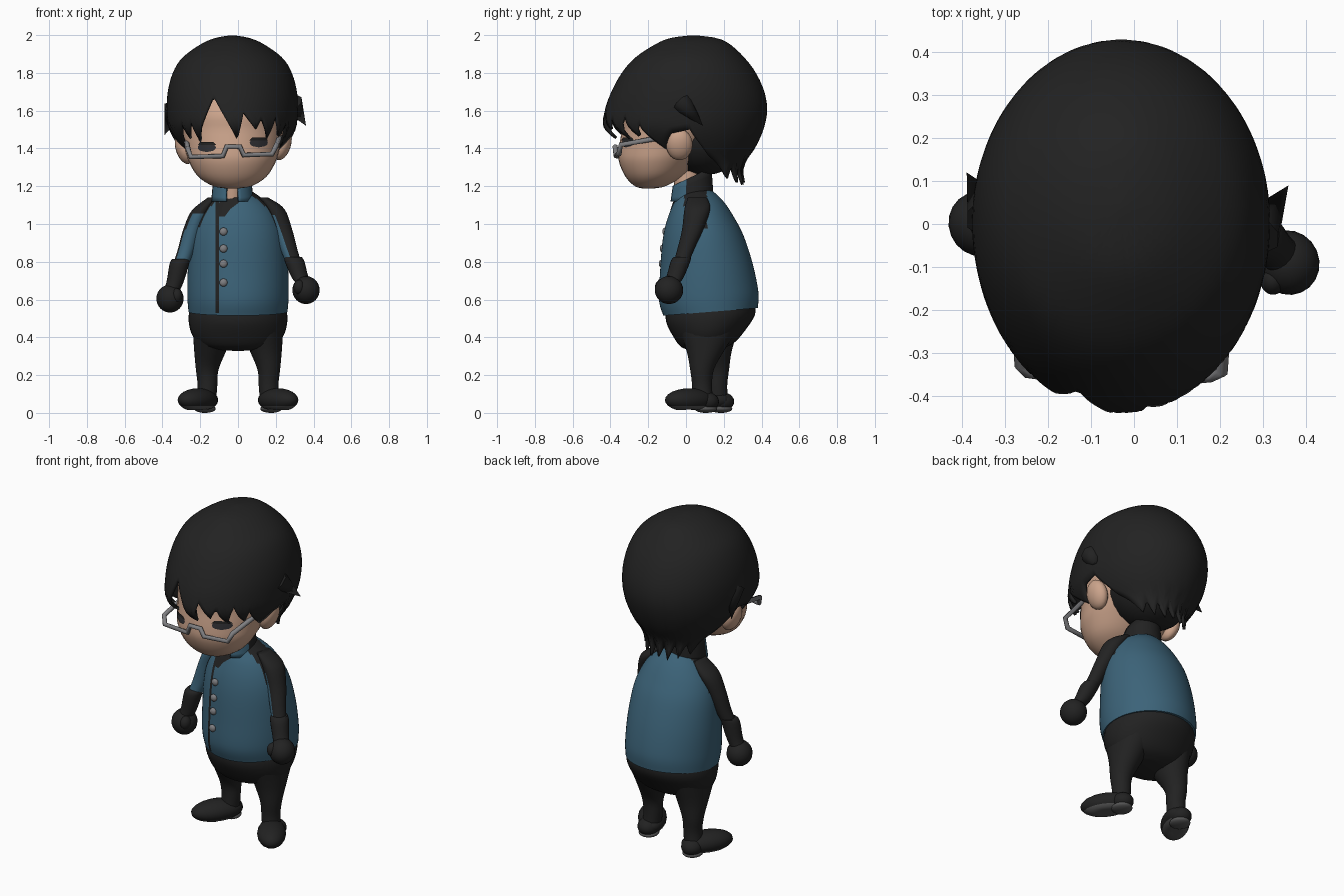
import bpy, bmesh
from math import sin, cos, pi, radians
from mathutils import Vector, Matrix
from mathutils.bvhtree import BVHTree

if "Cube" in bpy.data.objects:
    bpy.data.objects.remove(bpy.data.objects["Cube"])


def material(name, rgb):
    m = bpy.data.materials.new(name)
    m.use_nodes = True
    m.diffuse_color = (*rgb, 1)
    m.node_tree.nodes["Principled BSDF"].inputs["Base Color"].default_value = (*rgb, 1)
    return m


BLACK = material("soft black", (.016, .016, .016))
SKIN = material("skin", (.60, .37, .26))
TEAL = material("jacket teal", (.045, .125, .19))
METAL = material("grey metal", (.21, .21, .22))
SOLE = material("sole grey", (.09, .09, .09))
EYE = material("eye charcoal", (.03, .03, .035))


def finish(name, bm, mats, rule=None):
    """Turn a bmesh into an object; rule(centre, normal) picks the material."""
    me = bpy.data.meshes.new(name)
    bm.to_mesh(me)
    bm.free()
    ob = bpy.data.objects.new(name, me)
    bpy.context.collection.objects.link(ob)
    for m in mats:
        me.materials.append(m)
    if rule:
        for p in me.polygons:
            p.material_index = int(rule(p.center, p.normal))
    return ob


def spline(pts, n):
    """Catmull-Rom sampling through tuples of any length."""
    p = [Vector(q) for q in (pts[0], *pts, pts[-1])]
    out = []
    for a, b, c, d in zip(p, p[1:], p[2:], p[3:]):
        for k in range(n):
            t = k / n
            out.append(b + (c - a) * (t / 2) + (a * 2 - b * 5 + c * 4 - d) * (t * t / 2)
                       + (b * 3 - a - c * 3 + d) * (t ** 3 / 2))
    return out + [p[-1]]


def grid(bm, rows, closed):
    """Skin quads between successive rows of points."""
    vs = [[bm.verts.new(c) for c in r] for r in rows]
    n = len(vs[0])
    for r, s in zip(vs, vs[1:]):
        for j in range(n if closed else n - 1):
            k = (j + 1) % n
            bm.faces.new((r[j], s[j], s[k], r[k]))
    return vs


def loft(name, rings, mats, rule=None, seg=32, tilt=0, steps=4):
    """Closed body through elliptical rings (x, y, z, rx, ry)."""
    bm = bmesh.new()
    rows = []
    for x, y, z, rx, ry in spline(rings, steps):
        ang = [2 * pi * j / seg for j in range(seg)]
        rows.append([(x + rx * sin(a), y - ry * cos(a), z - tilt * ry * cos(a)) for a in ang])
    vs = grid(bm, rows, True)
    bm.faces.new(vs[0])
    bm.faces.new(vs[-1])
    bmesh.ops.recalc_face_normals(bm, faces=bm.faces)
    return finish(name, bm, mats, rule)


def ball(name, loc, size, mat, turn=0, lean=0):
    bm = bmesh.new()
    mtx = (Matrix.Translation(loc) @ Matrix.Rotation(turn, 4, 'Z')
           @ Matrix.Rotation(lean, 4, 'Y') @ Matrix.Diagonal((*size, 1)))
    bmesh.ops.create_uvsphere(bm, u_segments=20, v_segments=12, radius=1, matrix=mtx)
    return finish(name, bm, [mat])


def decal(name, target, rows, mat, lift=.006, cols=8):
    """Thin plate laid on the front of target; rows are (z, x0, x1)."""
    me = target.data
    tree = BVHTree.FromPolygons([v.co for v in me.vertices], [p.vertices for p in me.polygons])
    pts = []
    for z, x0, x1 in rows:
        line = []
        for k in range(cols + 1):
            x = x0 + (x1 - x0) * k / cols
            hit = tree.ray_cast(Vector((x, -2, z)), Vector((0, 1, 0)))[0]
            line.append((x, (hit.y if hit else 0) - lift, z))
        pts.append(line)
    bm = bmesh.new()
    grid(bm, pts, False)
    return finish(name, bm, [mat]), tree


CX = -.03  # the head sits slightly to one side

# Head, neck and ears
head = loft("head", [(CX, -.2, 1.187, .02, .02), (CX, -.19, 1.2, .1, .08), (CX, -.17, 1.25, .18, .15),
                     (CX, -.145, 1.33, .23, .21), (CX, -.11, 1.4, .25, .245), (CX, -.06, 1.5, .27, .28),
                     (CX, -.03, 1.6, .27, .3), (CX, 0, 1.75, .2, .22)], [SKIN])
loft("neck", [(CX, .02, 1.08, .06, .07), (CX, 0, 1.28, .06, .07)], [SKIN], seg=20)
for side, name, x, z in ((1, "left_ear", .235, 1.42), (-1, "right_ear", -.285, 1.4)):
    ball(name, (x, -.035, z), (.045, .07, .085), SKIN, lean=side * .3)

# Hair cap: smooth dome whose lower edge zigzags with the angle from the front
dome = spline([(2.0, .04, 0, 0), (1.985, .04, .09, .12), (1.95, .035, .17, .2), (1.88, .02, .265, .29),
               (1.8, .015, .315, .355), (1.7, .01, .342, .405), (1.6, 0, .347, .43), (1.5, -.01, .335, .42),
               (1.4, .035, .28, .33), (1.3, .1, .2, .2), (1.18, .12, .18, .205)], 6)
edge = [(-180, 1.22), (-171, 1.29), (-162, 1.21), (-153, 1.3), (-144, 1.22), (-135, 1.3), (-124, 1.24),
        (-102, 1.36), (-94, 1.5), (-80, 1.48), (-64, 1.38), (-52, 1.53), (-46, 1.45), (-40, 1.54),
        (-34, 1.43), (-29, 1.52), (-17, 1.675), (5, 1.44), (10, 1.59), (22, 1.5), (27, 1.56), (36, 1.45),
        (42, 1.57), (51, 1.45), (56, 1.53), (64, 1.39), (80, 1.48), (94, 1.5), (102, 1.36), (124, 1.24),
        (135, 1.3), (144, 1.22), (153, 1.3), (162, 1.21), (171, 1.29), (180, 1.22)]


def lerp_table(table, t):
    for a, b in zip(table, table[1:]):
        if min(a[0], b[0]) <= t <= max(a[0], b[0]):
            k = (t - a[0]) / ((b[0] - a[0]) or 1)
            return [p + (q - p) * k for p, q in zip(a[1:], b[1:])]
    return list(table[-1][1:])


rows = []
for i in range(25):
    row = []
    for j in range(180):
        deg = -180 + 2 * j
        low = lerp_table(edge, deg)[0]
        z = 2 - .001 - (1.999 - low) * (i / 24) ** 1.7
        cy, rx, ry = lerp_table(dome, z)
        a = radians(deg)
        row.append((CX + rx * sin(a), cy - ry * cos(a), z))
    rows.append(row)
bm = bmesh.new()
top = grid(bm, rows, True)[0]
bm.faces.new(top)
hair = finish("hair", bm, [BLACK])
solid = hair.modifiers.new("thickness", 'SOLIDIFY')
solid.thickness = .015
ball("hair_underside", (CX, .1, 1.46), (.24, .23, .2), BLACK)


def spike(name, base, tip, r):
    d = Vector(tip) - Vector(base)
    mtx = Matrix.Translation(Vector(base) + d / 2) @ d.to_track_quat('Z', 'Y').to_matrix().to_4x4()
    bm = bmesh.new()
    bmesh.ops.create_cone(bm, cap_ends=True, segments=8, radius1=r, radius2=0, depth=d.length, matrix=mtx)
    finish(name, bm, [BLACK])


spike("left_hair_tip", (.285, -.02, 1.64), (.36, .09, 1.52), .06)
spike("right_hair_tip", (-.335, .02, 1.61), (-.39, .12, 1.47), .06)

# Eyes
for name, x, z, t in (("right_eye", -.165, 1.405, -.1), ("left_eye", .11, 1.43, .1)):
    ring = [(-1 + 2 * k / 8) for k in range(9)]
    decal(name, head, [(z - .024 * v, x - .046 * (1 - v * v) ** .5 - .002, x + .046 * (1 - v * v) ** .5 + .002)
                       for v in ring], EYE)
    decal(name + "_lash", head, [(z + .028, x - .035, x + .035), (z + .012, x - .05, x + .05)], BLACK, .009)

# Half-rim glasses
cu = bpy.data.curves.new("glasses", 'CURVE')
cu.dimensions = '3D'
cu.bevel_depth = .014
cu.bevel_resolution = 2
cu.use_fill_caps = True
path = [(-.275, -.06, 1.45), (-.265, -.33, 1.4), (-.25, -.345, 1.355), (-.08, -.37, 1.36), (-.06, -.375, 1.41),
        (.01, -.375, 1.41), (.03, -.37, 1.365), (.18, -.355, 1.37), (.205, -.345, 1.42), (.225, -.06, 1.47)]
sp = cu.splines.new('POLY')
sp.points.add(len(path) - 1)
for p, c in zip(sp.points, path):
    p.co = (*c, 1)
cu.materials.append(METAL)
bpy.context.collection.objects.link(bpy.data.objects.new("glasses", cu))

# Jacket with black shoulder bands
jacket = loft("jacket", [(0, .13, .535, .262, .25), (0, .12, .62, .268, .263), (0, .108, .77, .265, .245),
                         (0, .09, .92, .25, .215), (0, .075, 1.02, .22, .18), (0, .065, 1.1, .17, .14),
                         (-.01, .055, 1.155, .11, .1), (-.02, .04, 1.18, .08, .08)], [TEAL, BLACK],
              lambda c, n: c.z > .98 and abs(c.y - .05) < .06, seg=72, tilt=.08, steps=6)
_, front = decal("placket", jacket, [(1.13 - .02 * k, -.118, -.1) for k in range(31)], BLACK, .004, 2)
decal("front_flap", jacket, [(1.14, -.09, .03), (1.11, -.1, 0), (1.08, -.1, -.04), (1.04, -.1, -.07)], BLACK)
for i, z in enumerate((.96, .87, .79, .69)):
    hit = front.ray_cast(Vector((-.077, -2, z)), Vector((0, 1, 0)))[0]
    ball(f"button_{i + 1}", (hit.x, hit.y - .006, z), (.021, .014, .021), METAL)

# Standing collar, open at the front
rows = []
for k in range(5):
    row = []
    for j in range(41):
        a = radians(18 + 324 * j / 40)
        r = .1 + .012 * k / 4
        height = .10 - .05 * cos(a)
        row.append((CX + r * sin(a), .03 - r * 1.05 * cos(a), 1.24 - .09 + height * (1 - k / 4) - .03 * (k / 4)))
    rows.append(row)
bm = bmesh.new()
grid(bm, rows, False)
collar = finish("collar", bm, [TEAL, BLACK], lambda c, n: c.y > -.005)
collar.modifiers.new("thickness", 'SOLIDIFY').thickness = .014

# Arms: sleeve, glove cuff, fist and thumb
arms = {
    "left": ([(.13, .06, 1.14, .03, .05), (.19, .06, 1.08, .055, .068), (.235, .035, .97, .052, .056),
              (.268, 0, .87, .045, .045), (.3, -.03, .78, .04, .04)], (.36, -.09, .65), (-.9, -.4), .6),
    "right": ([(-.13, .06, 1.14, .03, .05), (-.195, .06, 1.07, .05, .068), (-.24, .05, .97, .05, .056),
               (-.275, .035, .86, .045, .045), (-.31, .015, .77, .04, .04)], (-.36, 0, .605), (.5, -.85), .1)}
for side, (rings, fist, inner, limit) in arms.items():
    loft(side + "_sleeve", rings, [TEAL, BLACK],
         lambda c, n: n.x * inner[0] + n.y * inner[1] < limit or c.z > 1.05, steps=6)
    x, y, z = rings[-1][:3]
    fx, fy, fz = fist
    loft(side + "_glove_cuff", [(x * .975, y + .01, z + .045, .045, .045), (x, y, z + .02, .052, .052),
                                ((x + fx) / 2, (y + fy) / 2, (z + fz) / 2, .045, .046),
                                (fx, fy, fz + .03, .045, .046)], [BLACK], seg=20)
    ball(side + "_fist", fist, (.072, .076, .074), BLACK, turn=.4)
    ball(side + "_thumb", (fx * .9, fy - .04, fz + .015), (.03, .035, .04), BLACK)

# Trousers
loft("trouser_seat", [(0, .13, .57, .25, .235), (0, .13, .5, .262, .235), (0, .122, .42, .246, .19),
                      (0, .115, .36, .2, .14), (0, .115, .335, .1, .08)], [BLACK], tilt=.08)
for s, name, y in ((1, "left", .085), (-1, "right", .165)):
    loft(name + "_leg", [(s * .13, .12, .45, .11, .16), (s * .147, (y + .12) / 2, .33, .085, .1),
                         (s * .163, y, .23, .06, .063), (s * .162, y, .14, .052, .053),
                         (s * .172, y, .05, .055, .06)], [BLACK])
    # Shoe with a flattened grey sole
    foot = ball(name + "_shoe", (s * .212, y - .065, .068), (.08, .15, .062), BLACK, turn=s * .6)
    foot.data.materials.append(SOLE)
    for v in foot.data.vertices:
        v.co.z = max(v.co.z, .018) if v.co.y > y - .1 else max(v.co.z, .008)
    for p in foot.data.polygons:
        p.material_index = int(p.center.z < .035)
    ball(name + "_heel", (s * .175, y + .025, .06), (.06, .065, .05), BLACK)
    ball(name + "_heel_sole", (s * .175, y + .02, .022), (.057, .06, .022), SOLE)

# Smooth shading, keeping creases
bpy.ops.object.select_all(action='DESELECT')
for ob in bpy.context.scene.objects:
    if ob.type == 'MESH':
        ob.select_set(True)
        bpy.context.view_layer.objects.active = ob
bpy.ops.object.shade_smooth_by_angle(angle=radians(50))
